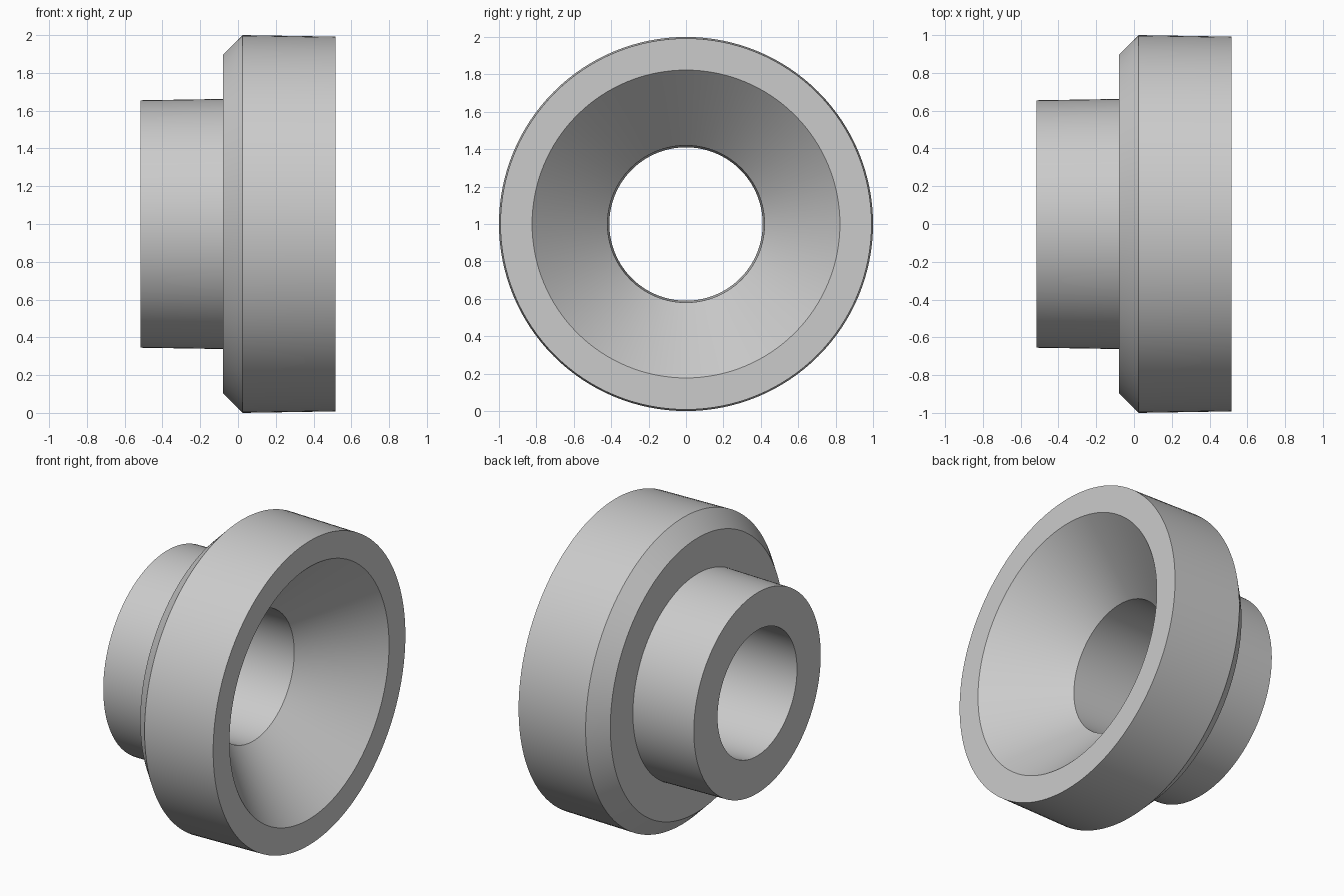
import bpy
import bmesh
from math import radians, tau
from mathutils import Vector

SEGMENTS = 128
AXIS_HEIGHT = 1.0

cube = bpy.data.objects.get("Cube")
if cube:
    bpy.data.objects.remove(cube, do_unlink=True)


def make_material(name, colour):
    mat = bpy.data.materials.new(name)
    mat.use_nodes = True
    mat.diffuse_color = colour
    for node in mat.node_tree.nodes:
        if node.type == "BSDF_PRINCIPLED":
            node.inputs["Base Color"].default_value = colour
    return mat


def revolve(name, profile, mat):
    """Turn a closed (x, radius) profile around the horizontal x axis."""
    bm = bmesh.new()
    verts = [bm.verts.new((x, 0, r)) for x, r in profile]
    edges = [bm.edges.new((v, verts[(i + 1) % len(verts)])) for i, v in enumerate(verts)]
    bmesh.ops.spin(bm, geom=verts + edges, cent=(0, 0, 0), axis=(1, 0, 0),
                   angle=tau, steps=SEGMENTS, use_duplicate=False)
    bmesh.ops.remove_doubles(bm, verts=bm.verts[:], dist=0.0001)
    bmesh.ops.translate(bm, verts=bm.verts[:], vec=Vector((0, 0, AXIS_HEIGHT)))
    bmesh.ops.recalc_face_normals(bm, faces=bm.faces[:])
    mesh = bpy.data.meshes.new(name)
    bm.to_mesh(mesh)
    bm.free()
    mesh.materials.append(mat)
    obj = bpy.data.objects.new(name, mesh)
    bpy.context.collection.objects.link(obj)
    bpy.ops.object.select_all(action="DESELECT")
    obj.select_set(True)
    bpy.context.view_layer.objects.active = obj
    bpy.ops.object.shade_smooth_by_angle(angle=radians(25))
    return obj


grey = make_material("plain grey", (0.6, 0.6, 0.6, 1))

# Flanged bushing: narrow hub, chamfered flange, conical mouth, drafted bore
revolve("flanged_bushing", [
    (-0.515, 0.41), (-0.515, 0.655),    # hub end face
    (-0.08, 0.662), (-0.08, 0.895),     # flange back face
    (0.025, 1.0), (0.515, 0.992),       # chamfer and flange rim
    (0.515, 0.823), (0.112, 0.42),      # front face and conical mouth
], grey)
